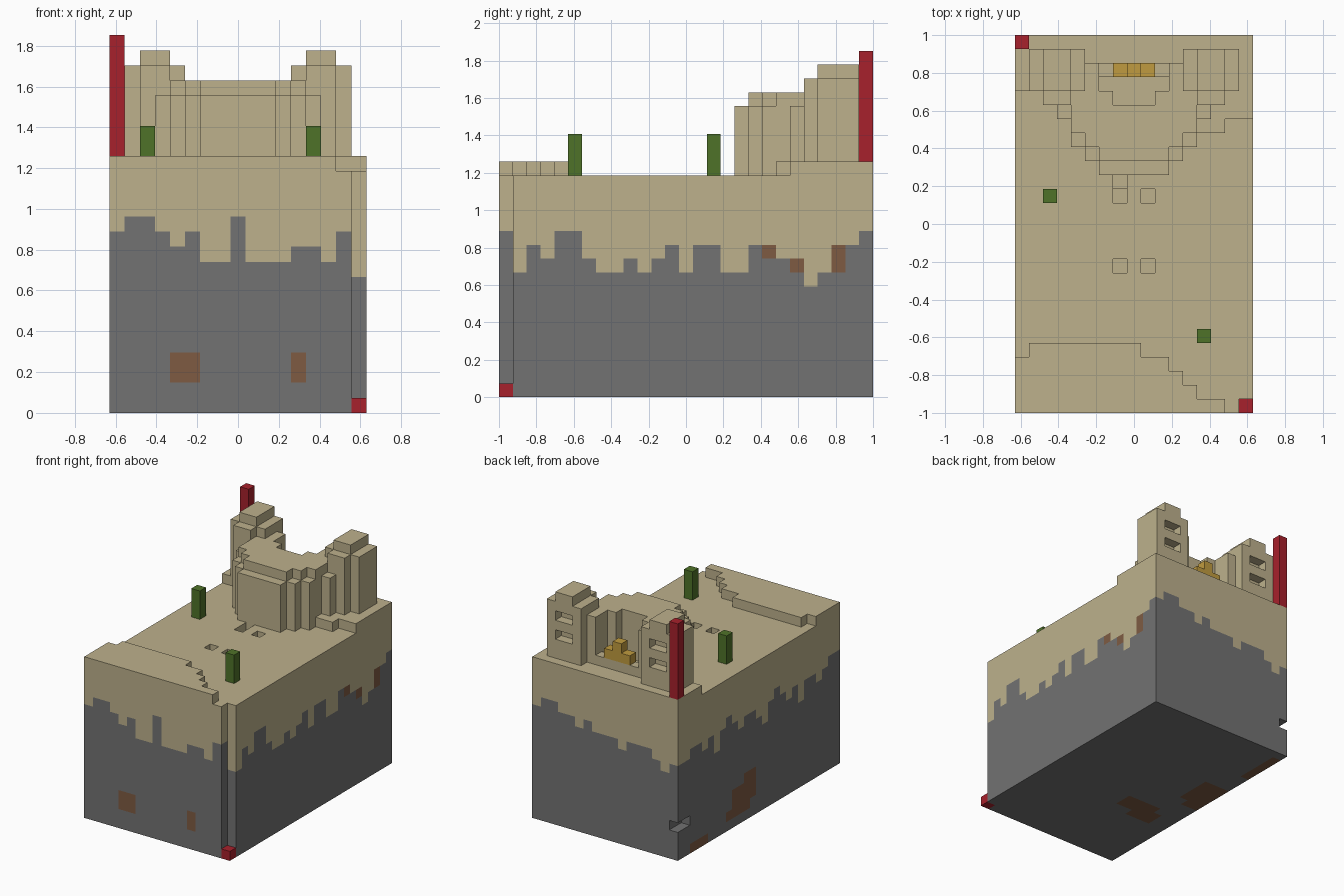
import bpy, bmesh
from mathutils import Vector

cube = bpy.data.objects.get("Cube")
if cube:
    bpy.data.objects.remove(cube, do_unlink=True)

NX, NY = 17, 27
U = 2 / NY  # edge of one block
STEPS = [(1, 0, 0), (-1, 0, 0), (0, 1, 0), (0, -1, 0), (0, 0, 1), (0, 0, -1)]
RIGHT, LEFT, BACK, FRONT, UP, DOWN = STEPS


def material(name, rgb):
    m = bpy.data.materials.new(name)
    m.use_nodes = True
    m.diffuse_color = (*rgb, 1)
    m.node_tree.nodes["Principled BSDF"].inputs["Base Color"].default_value = (*rgb, 1)
    return m


sand = material("sand", (.51, .44, .265))
stone = material("grey stone", (.17, .17, .17))
dirt = material("brown dirt", (.21, .105, .055))
red = material("red", (.39, .015, .025))
green = material("cactus green", (.078, .17, .022))
gold = material("gold", (.53, .33, .05))


def box(x0, x1, y0, y1, z0, z1):
    """Cells of an inclusive block range."""
    return {(i, j, k) for i in range(x0, x1 + 1)
            for j in range(y0, y1 + 1) for k in range(z0, z1 + 1)}


def blocks(name, cells, mats, rule=lambda c, d: 0):
    """Outer skin of a set of cells, coloured face by face with a rule."""
    bm = bmesh.new()
    for c in sorted(cells):
        for d in STEPS:
            if tuple(a + b for a, b in zip(c, d)) in cells:
                continue
            n = Vector(d)
            u = Vector((d[1], d[2], d[0]))
            v = n.cross(u)
            mid = Vector(c) + Vector((.5, .5, .5)) + n / 2
            pts = [mid + (u * a + v * b) / 2
                   for a, b in ((-1, -1), (1, -1), (1, 1), (-1, 1))]
            f = bm.faces.new([bm.verts.new(((p.x - NX / 2) * U, (p.y - NY / 2) * U, p.z * U))
                              for p in pts])
            f.material_index = rule(c, d)
    bmesh.ops.remove_doubles(bm, verts=bm.verts, dist=U / 50)
    me = bpy.data.meshes.new(name)
    bm.to_mesh(me)
    bm.free()
    for m in mats:
        me.materials.append(m)
    ob = bpy.data.objects.new(name, me)
    bpy.context.collection.objects.link(ob)
    return ob


# Ground block with raised dunes at the front and back
ground = box(0, 16, 0, 26, 0, 15)
front_dune = [4] + [5] * 8 + [4, 4, 3, 2, 1, 1, 0, 0]
back_dune = [23] * 13 + [20, 20, 21, 21]
for i in range(NX):
    ground |= box(i, i, 0, front_dune[i] - 1, 16, 16)
    ground |= box(i, i, back_dune[i], 26, 16, 16)

# Corner groove, back corner notch and small pits
ground -= box(16, 16, 0, 0, 0, 16)
ground -= box(0, 0, 25, 26, 3, 3)
for i in (7, 9):
    for j in (10, 15):
        ground -= box(i, i, j, j, 15, 15)
ground -= box(7, 7, 15, 15, 14, 15) | box(7, 7, 16, 16, 15, 15)

# Ragged height of the stone along each side, one hex digit per column
edge = {FRONT: "cddcbcaadaaabbac9",
        BACK: "a9abbbabbbcbccddc",
        RIGHT: "c9bacca99a9ab9bb99bbaa89bbc",
        LEFT: "ccbabb9babcb9abbabcb9babbaa"}
# Dirt patches on each side
patches = {FRONT: box(4, 5, 0, 0, 2, 3) | box(12, 12, 0, 0, 2, 3),
           RIGHT: box(16, 16, 19, 19, 10, 10) | box(16, 16, 21, 21, 9, 9)
           | box(16, 16, 24, 24, 9, 10),
           LEFT: box(0, 0, 14, 17, 2, 3) | box(0, 0, 15, 18, 1, 1)
           | box(0, 0, 14, 15, 4, 4) | box(0, 0, 22, 24, 0, 0),
           DOWN: box(2, 6, 9, 9, 0, 0) | box(3, 6, 10, 10, 0, 0) | box(2, 4, 8, 8, 0, 0)
           | box(0, 1, 13, 17, 0, 0) | box(2, 2, 14, 17, 0, 0) | box(0, 0, 21, 25, 0, 0)}


def ground_rule(c, d):
    if c in patches.get(d, ()):
        return 2
    if d == DOWN:
        return 1 if c[2] < 10 else 0
    if d == UP:
        return 0 if c[2] > 11 else 1
    column = c[0] if d in (FRONT, BACK) else c[1]
    return 1 if c[2] < int(edge[d][column], 16) else 0


blocks("ground", ground, [sand, stone, dirt], ground_rule)

# Ruined castle: stepped curved wall with a lower outer ring
castle = set()
for off, start in enumerate([17, 17, 17, 18, 19, 21]):
    for i in {8 - off, 8 + off}:
        castle |= box(i, i, start, start, 16, 20)
        castle |= box(i, i, start + 1, 24, 16, 21)
# Courtyard open to the back
castle -= box(6, 10, 23, 23, 17, 21) | box(7, 9, 22, 22, 17, 21)
castle -= box(6, 10, 24, 24, 18, 21)

# Twin towers with windows in the back
for side in (-1, 1):
    def tower(a, b, y0, y1, z0, z1):
        lo, hi = sorted((8 + side * a, 8 + side * b))
        return box(lo, hi, y0, y1, z0, z1)
    castle |= tower(4, 7, 23, 25, 16, 22)
    castle |= tower(5, 6, 22, 22, 16, 22)
    castle |= tower(5, 6, 23, 25, 16, 23)
    for z in (19, 21):
        castle -= tower(5, 6, 25, 25, z, z)
blocks("castle", castle - ground, [sand])

# Treasure in the courtyard
blocks("treasure", box(7, 9, 24, 24, 18, 18) | box(8, 8, 24, 24, 19, 19), [gold])

# Cactus posts
blocks("cactus_left", box(13, 13, 5, 5, 16, 18), [green])
blocks("cactus_right", box(2, 2, 15, 15, 16, 18), [green])

# Corner markers
blocks("tall_marker", box(0, 0, 26, 26, 17, 24), [red])
blocks("low_marker", box(16, 16, 0, 0, 0, 0), [red])
